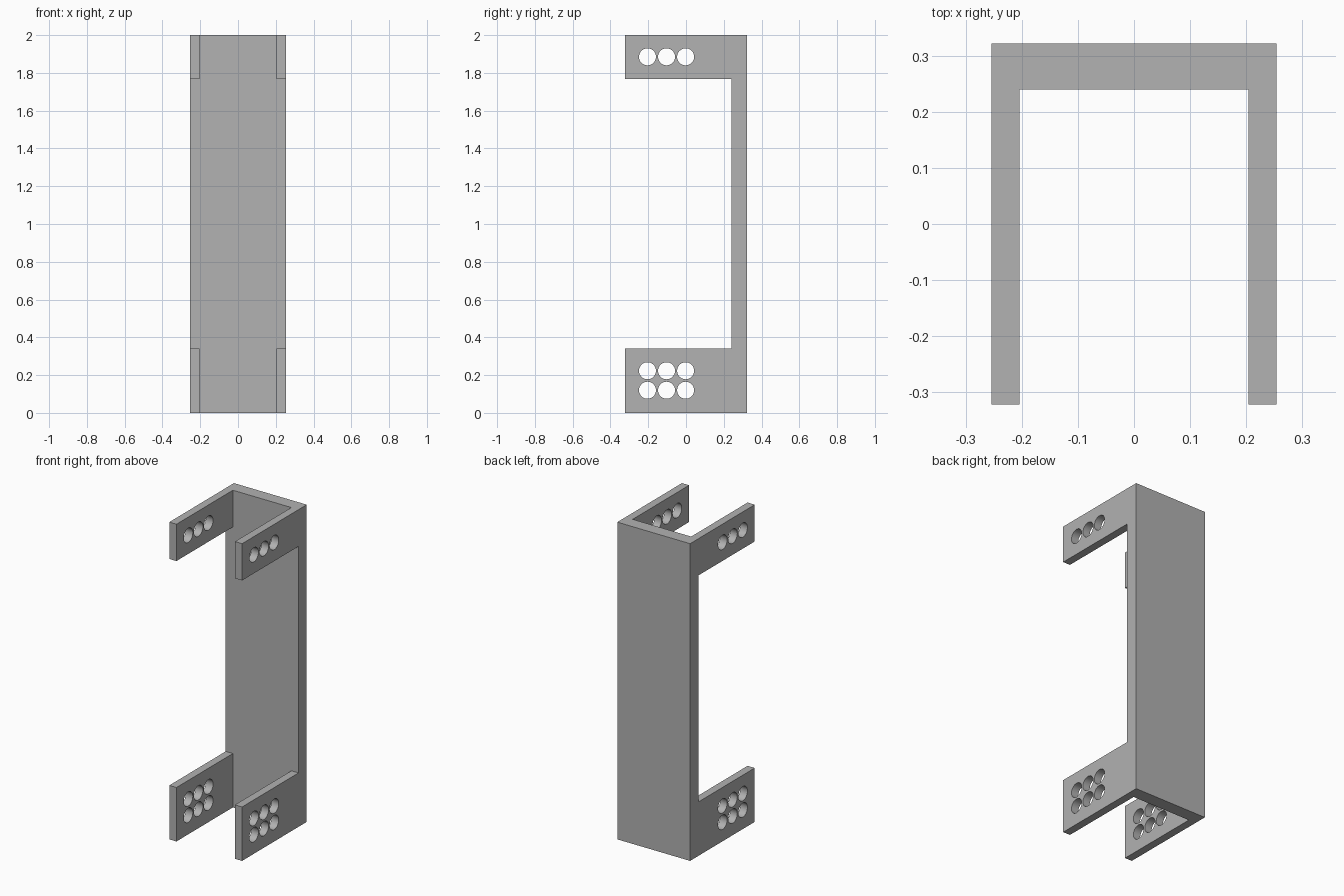
import bpy
import bmesh
from mathutils import Matrix, Vector

cube = bpy.data.objects.get("Cube")
if cube:
    bpy.data.objects.remove(cube, do_unlink=True)

WIDTH, DEPTH, HEIGHT = 0.254, 0.322, 2.0   # half width, half depth, full height
INNER_X, INNER_Y = 0.204, 0.24             # inner faces of the channel
ARM_LOW, ARM_HIGH = 0.34, 1.768            # window between lower and upper arms
HOLE_RADIUS = 0.045
HOLE_ROWS = (0.12, 0.223, 1.885)
HOLE_COLUMNS = (-0.204, -0.103, -0.002)

grey = bpy.data.materials.new("plain grey")
grey.use_nodes = True
colour = (0.445, 0.445, 0.445, 1)
grey.diffuse_color = colour
grey.node_tree.nodes["Principled BSDF"].inputs["Base Color"].default_value = colour


def make_object(name, bm):
    bmesh.ops.recalc_face_normals(bm, faces=bm.faces)
    mesh = bpy.data.meshes.new(name)
    bm.to_mesh(mesh)
    bm.free()
    mesh.materials.append(grey)
    obj = bpy.data.objects.new(name, mesh)
    bpy.context.collection.objects.link(obj)
    return obj


def cut(target, cutter):
    cutter.hide_render = True
    mod = target.modifiers.new("cut", 'BOOLEAN')
    mod.operation = 'DIFFERENCE'
    mod.solver = 'EXACT'
    mod.object = cutter
    bpy.context.view_layer.objects.active = target
    bpy.ops.object.modifier_apply(modifier=mod.name)
    bpy.data.objects.remove(cutter, do_unlink=True)


# U-shaped channel, extruded upwards
half = [(WIDTH, DEPTH), (WIDTH, -DEPTH), (INNER_X, -DEPTH), (INNER_X, INNER_Y)]
outline = half + [(-x, y) for x, y in reversed(half)]
bm = bmesh.new()
face = bm.faces.new([bm.verts.new((x, y, 0)) for x, y in outline])
extruded = bmesh.ops.extrude_face_region(bm, geom=[face])
top = [v for v in extruded["geom"] if isinstance(v, bmesh.types.BMVert)]
bmesh.ops.translate(bm, verts=top, vec=(0, 0, HEIGHT))
bracket = make_object("channel_bracket", bm)

# Side window that leaves the upper and lower arms
bm = bmesh.new()
size = Vector((1, 1, ARM_HIGH - ARM_LOW))
centre = Vector((0, INNER_Y - 0.5, (ARM_LOW + ARM_HIGH) / 2))
bmesh.ops.create_cube(bm, size=1, matrix=Matrix.Translation(centre) @ Matrix.Diagonal(size).to_4x4())
cut(bracket, make_object("window_cutter", bm))

# Bolt holes through both arms
bm = bmesh.new()
for z in HOLE_ROWS:
    for y in HOLE_COLUMNS:
        place = Matrix.Translation((0, y, z)) @ Matrix.Rotation(1.5707963, 4, 'Y')
        bmesh.ops.create_cone(bm, cap_ends=True, segments=40, radius1=HOLE_RADIUS,
                              radius2=HOLE_RADIUS, depth=1, matrix=place)
cut(bracket, make_object("hole_cutter", bm))

# Smooth hole walls, sharp edges elsewhere
bpy.ops.object.select_all(action='DESELECT')
bracket.select_set(True)
bpy.context.view_layer.objects.active = bracket
bpy.ops.object.shade_smooth_by_angle(angle=0.5)
